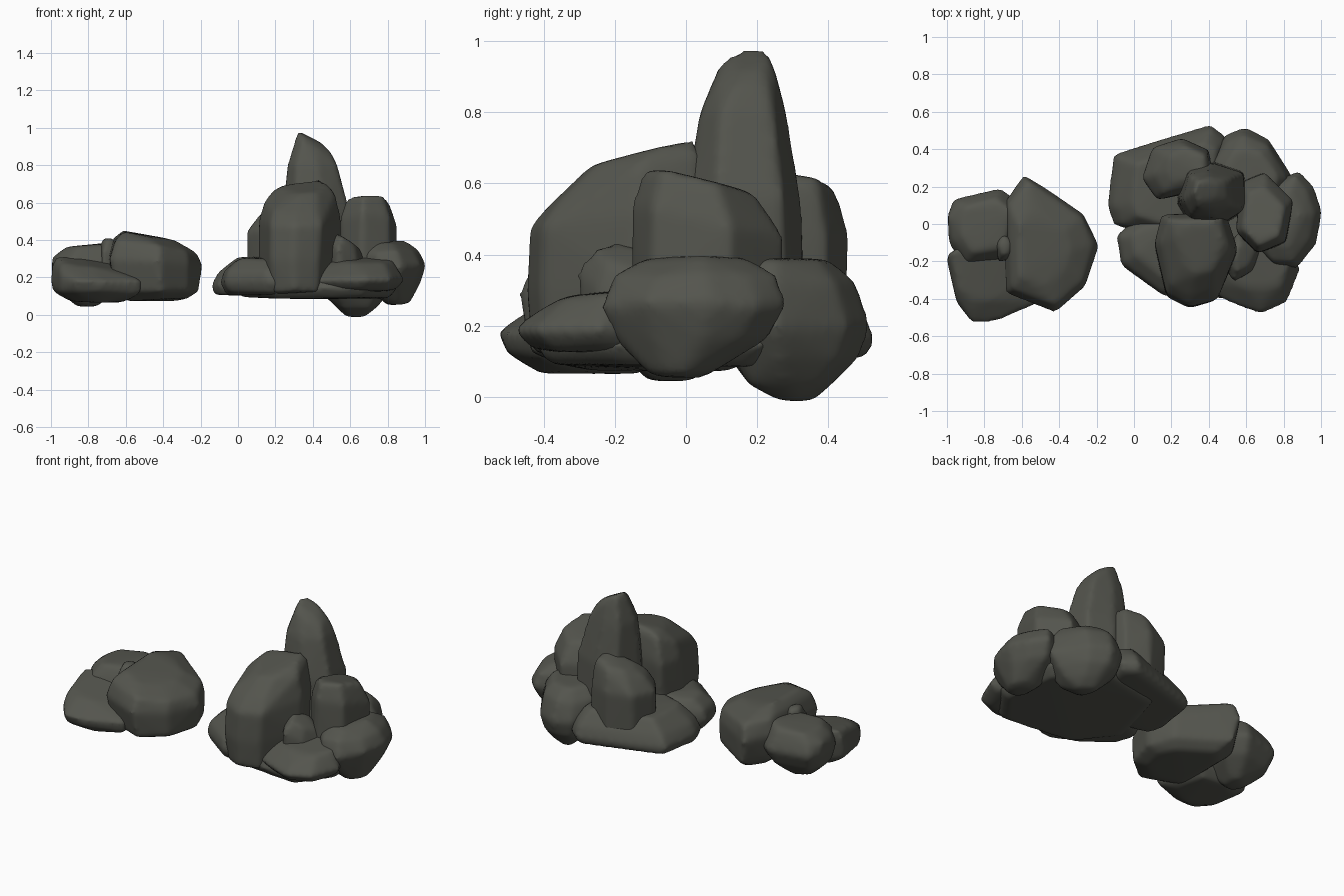
import bpy, bmesh, random
from mathutils import Vector

random.seed(4)
if "Cube" in bpy.data.objects:
    bpy.data.objects.remove(bpy.data.objects["Cube"])

stone = bpy.data.materials.new("dark grey stone")
stone.use_nodes = True
colour = (0.088, 0.09, 0.075, 1)
stone.diffuse_color = colour
shader = next(n for n in stone.node_tree.nodes if n.type == "BSDF_PRINCIPLED")
shader.inputs["Base Color"].default_value = colour
shader.inputs["Roughness"].default_value = 0.9


def ring(height, scale=1.0, shift=(0, 0), tilt=(0, 0)):
    """One horizontal slice of a rock: scaled, shifted and tilted outline."""
    return height, scale, Vector(shift), Vector(tilt)


def rock(name, outline, *rings, jitter=0.008, softness=6):
    """Hull of stacked outline slices, worn smooth like a weathered stone."""
    corners = [Vector(p) for p in outline]
    middle = sum(corners, Vector((0, 0))) / len(corners)
    bm = bmesh.new()
    for height, scale, shift, tilt in rings:
        for corner in corners:
            arm = (corner - middle) * scale * 1.03
            spot = middle + shift + arm
            wobble = Vector([random.uniform(-jitter, jitter) for _ in "xyz"])
            bm.verts.new(Vector((spot.x, spot.y, height + tilt.dot(arm))) + wobble)
    hull = bmesh.ops.convex_hull(bm, input=bm.verts)
    loose = set(hull["geom_interior"]) | set(hull["geom_unused"])
    bmesh.ops.delete(bm, geom=[v for v in loose if isinstance(v, bmesh.types.BMVert)], context="VERTS")
    bmesh.ops.recalc_face_normals(bm, faces=bm.faces)
    mesh = bpy.data.meshes.new(name)
    bm.to_mesh(mesh)
    bm.free()
    mesh.materials.append(stone)
    obj = bpy.data.objects.new(name, mesh)
    bpy.context.collection.objects.link(obj)
    remesh = obj.modifiers.new("even skin", "REMESH")
    remesh.mode = "VOXEL"
    remesh.voxel_size = 0.018
    remesh.use_smooth_shade = True
    wear = obj.modifiers.new("worn edges", "SMOOTH")
    wear.factor = 0.5
    wear.iterations = softness
    return obj


# Large cluster: upright stones
rock("spire",
     [(.23, .12), (.28, .3), (.42, .33), (.59, .28), (.6, .08), (.46, -.01), (.3, 0)],
     ring(.2), ring(.55, .94), ring(.8, .7, (-.02, 0)),
     ring(.91, .49, (-.01, .01), (-.45, .1)), ring(.95, .33, (-.03, .02), (-.5, .15)),
     jitter=.005, softness=4)
rock("front_boulder",
     [(.11, -.12), (.18, -.38), (.3, -.45), (.44, -.41), (.54, -.15), (.48, .03), (.16, .03)],
     ring(.12, .9), ring(.3), ring(.5, 1, (0, .01), (.05, .1)),
     ring(.61, .86, (0, .03), (.1, .3)), ring(.68, .57, (.03, .08), (.1, .2)))
rock("side_boulder",
     [(.55, -.04), (.57, .22), (.7, .27), (.84, .12), (.81, -.09), (.66, -.15)],
     ring(.2), ring(.5, 1, (0, 0), (0, -.2)), ring(.61, .72, (0, -.02), (0, -.25)))
rock("rear_boulder",
     [(.05, .25), (.11, .4), (.25, .45), (.4, .39), (.42, .2), (.12, .14)],
     ring(.15), ring(.45), ring(.56, .8, (.02, 0), (.25, 0)), ring(.6, .55, (.04, .01), (.25, 0)))
rock("small_filler",
     [(.48, -.2), (.54, -.3), (.64, -.24), (.7, -.1), (.55, -.05)],
     ring(.15), ring(.33, 1, (0, 0), (-.6, 0)), ring(.4, .65, (0, 0), (-.6, 0)))

# Large cluster: low stones around the foot
rock("outer_boulder",
     [(.66, -.12), (.68, .2), (.88, .28), (.96, .2), (1.01, .06), (.97, -.1), (.87, -.23), (.75, -.22)],
     ring(.06, .35, (.01, -.03)), ring(.16, .84, (-.01, -.01)), ring(.26),
     ring(.34, .87, (-.02, 0)), ring(.39, .55, (-.04, .01)))
rock("front_slab",
     [(.38, -.34), (.54, -.43), (.68, -.48), (.82, -.42), (.88, -.25), (.8, -.08), (.45, -.08)],
     ring(.13, .88, (-.01, .03)), ring(.18, 1), ring(.22, .92, (0, .02)),
     ring(.29, .68, (.02, .06), (0, .12)))
rock("left_slab",
     [(-.09, -.06), (-.06, -.22), (.16, -.39), (.26, -.38), (.34, -.1), (.2, .04), (0, .02)],
     ring(.11, .86), ring(.17, 1), ring(.23, .9), ring(.3, .68, (.02, .03)))
rock("rear_slab",
     [(-.14, .1), (-.1, .37), (.12, .44), (.4, .53), (.48, .46), (.42, .1), (.1, -.05), (-.1, 0)],
     ring(.11, .93), ring(.16), ring(.23, .92, (.02, -.01)), ring(.31, .72, (.05, -.02)))
rock("rear_corner_boulder",
     [(.42, .34), (.49, .47), (.59, .51), (.72, .45), (.84, .26), (.76, .1), (.5, .08)],
     ring(-.01, .25, (0, 0)), ring(.04, .56, (.01, -.01)), ring(.11, .84), ring(.2, 1),
     ring(.32, .92, (0, -.02)), ring(.39, .65, (0, -.04)))
rock("foot_core",
     [(-.02, -.12), (.1, .33), (.5, .4), (.8, .2), (.84, -.2), (.68, -.41), (.2, -.35)],
     ring(.09, .9), ring(.14), ring(.24, .85))

# Small cluster
rock("broad_boulder",
     [(-.69, .1), (-.58, .25), (-.48, .19), (-.27, .05), (-.2, -.12), (-.26, -.33), (-.42, -.46), (-.68, -.36)],
     ring(.08, .65, (.01, 0)), ring(.13, .92, (.01, 0)), ring(.29, 1, (0, 0), (-.06, 0)),
     ring(.37, .9, (0, 0), (-.14, 0)), ring(.42, .55, (-.03, -.03), (-.18, 0)))
rock("rear_stone",
     [(-1, .04), (-.96, .13), (-.72, .19), (-.6, .1), (-.66, -.18), (-.9, -.22), (-.98, -.1)],
     ring(.05, .3, (.02, -.04)), ring(.14, .82, (0, -.02)), ring(.24),
     ring(.31, .9), ring(.37, .65, (.02, 0), (.12, 0)))
rock("low_stone",
     [(-1, -.18), (-.95, -.42), (-.86, -.52), (-.74, -.52), (-.52, -.42), (-.58, -.1), (-.85, -.08)],
     ring(.07, .65, (.02, .05)), ring(.12, .95, (0, .01)), ring(.18),
     ring(.23, .9, (-.01, .02), (-.08, .1)), ring(.28, .72, (-.03, .06), (-.12, .15)))
rock("pebble",
     [(-.75, -.1), (-.7, -.04), (-.63, -.09), (-.65, -.18), (-.72, -.2)],
     ring(.2), ring(.34), ring(.41, .6), jitter=.004, softness=3)
